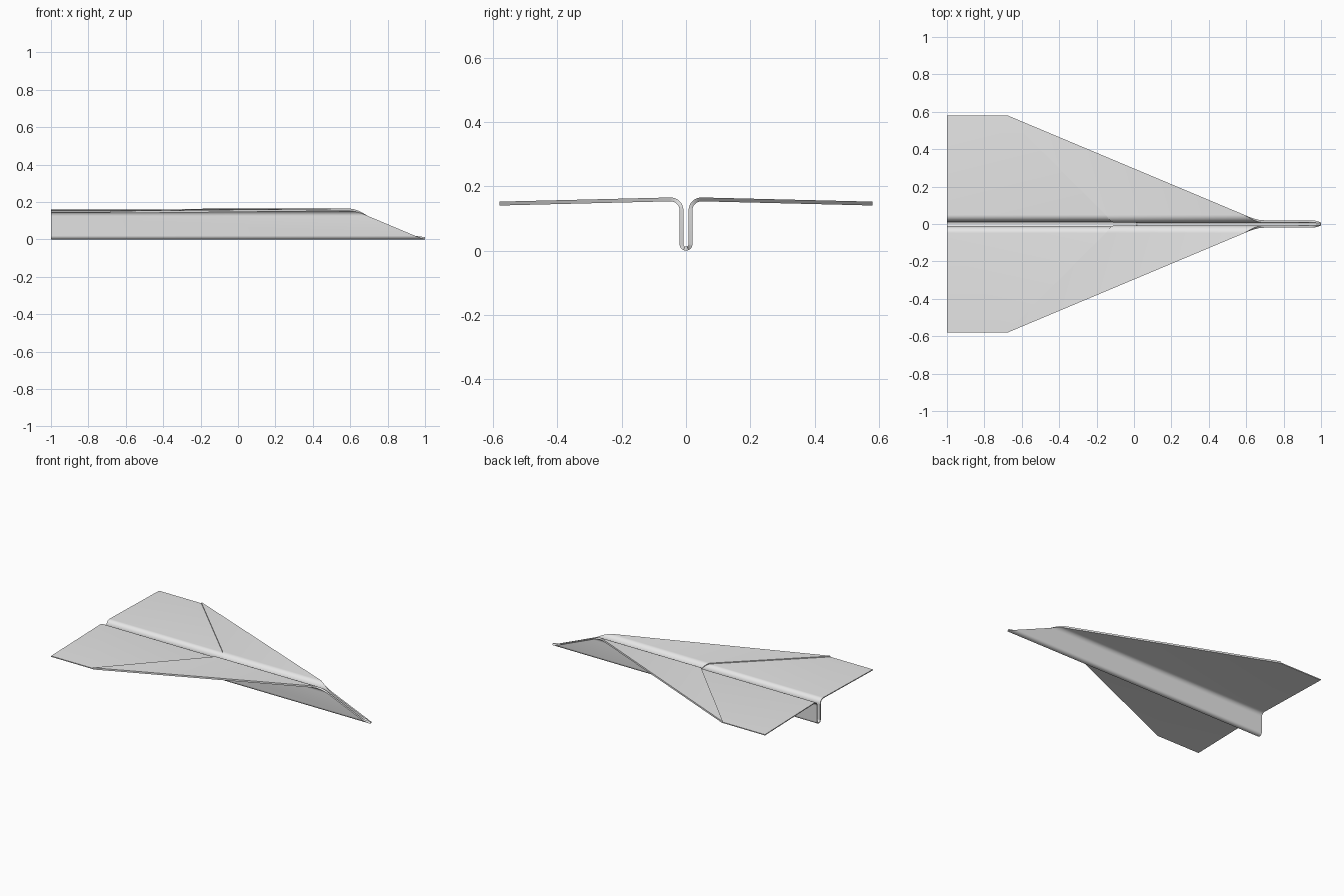
import bpy, bmesh
from math import radians, sin, cos, dist

cube = bpy.data.objects.get("Cube")
if cube:
    bpy.data.objects.remove(cube, do_unlink=True)

# Plain paper colour
paper = bpy.data.materials.new("light_grey_paper")
paper.use_nodes = True
paper.diffuse_color = (0.8, 0.8, 0.8, 1)
paper.node_tree.nodes["Principled BSDF"].inputs["Base Color"].default_value = (0.8, 0.8, 0.8, 1)

PLY = 0.006      # thickness of one layer of paper
SEGMENTS = 8     # steps in each rounded fold
DROOP = 1.4      # wing droop in degrees


def arc(cy, cz, r, start, end, inward):
    """Rounded fold: list of (point, normal towards the upper side)."""
    out = []
    for i in range(SEGMENTS + 1):
        a = radians(start + (end - start) * i / SEGMENTS)
        out.append(((cy + r * cos(a), cz + r * sin(a)), (inward * cos(a), inward * sin(a))))
    return out


# Half cross-section: keel fold, side wall, shoulder fold, wing
half = arc(0, 0.02, 0.02, -90, 0, -1) + arc(0.048, 0.125, 0.028, 180, 90 - DROOP, 1)
(ry, rz), normal = half[-1]
span = 0.58 - ry
half.append(((0.58, rz - span * sin(radians(DROOP))), normal))

# Distance along the paper from the keel
lengths = [0.0]
for (p, _), (q, _) in zip(half, half[1:]):
    lengths.append(lengths[-1] + dist(p, q))


def leading_edge(s):
    return min(1.0, 1.02 - 2.38 * s)


def trailing_edge(s):
    return -1.0


def crease(s):
    return min(0.03 - s, leading_edge(s) - 0.003)


def paper_layer(name, back, low, high):
    """Loft one layer of paper from wing tip to wing tip."""
    bm = bmesh.new()
    stations = [(-1, i) for i in reversed(range(1, len(half)))]
    stations += [(1, i) for i in range(len(half))]
    rings = []
    for side, i in stations:
        (y, z), (ny, nz) = half[i]
        s = lengths[i]
        ring = [(back(s), low), (leading_edge(s), low), (leading_edge(s), high), (back(s), high)]
        rings.append([bm.verts.new((x, side * (y + ny * t), z + nz * t)) for x, t in ring])
    for a, b in zip(rings, rings[1:]):
        for k in range(4):
            n = (k + 1) % 4
            bm.faces.new((a[k], a[n], b[n], b[k]))
    bm.faces.new(rings[0])
    bm.faces.new(rings[-1])
    bmesh.ops.recalc_face_normals(bm, faces=bm.faces)
    mesh = bpy.data.meshes.new(name)
    bm.to_mesh(mesh)
    bm.free()
    mesh.materials.append(paper)
    obj = bpy.data.objects.new(name, mesh)
    bpy.context.collection.objects.link(obj)
    bpy.ops.object.select_all(action='DESELECT')
    obj.select_set(True)
    bpy.context.view_layer.objects.active = obj
    bpy.ops.object.shade_smooth_by_angle(angle=radians(30))


# Main sheet, and the nose flaps folded over its upper side
paper_layer("main_sheet", trailing_edge, 0, PLY)
paper_layer("folded_nose_flaps", crease, PLY, 2 * PLY)
